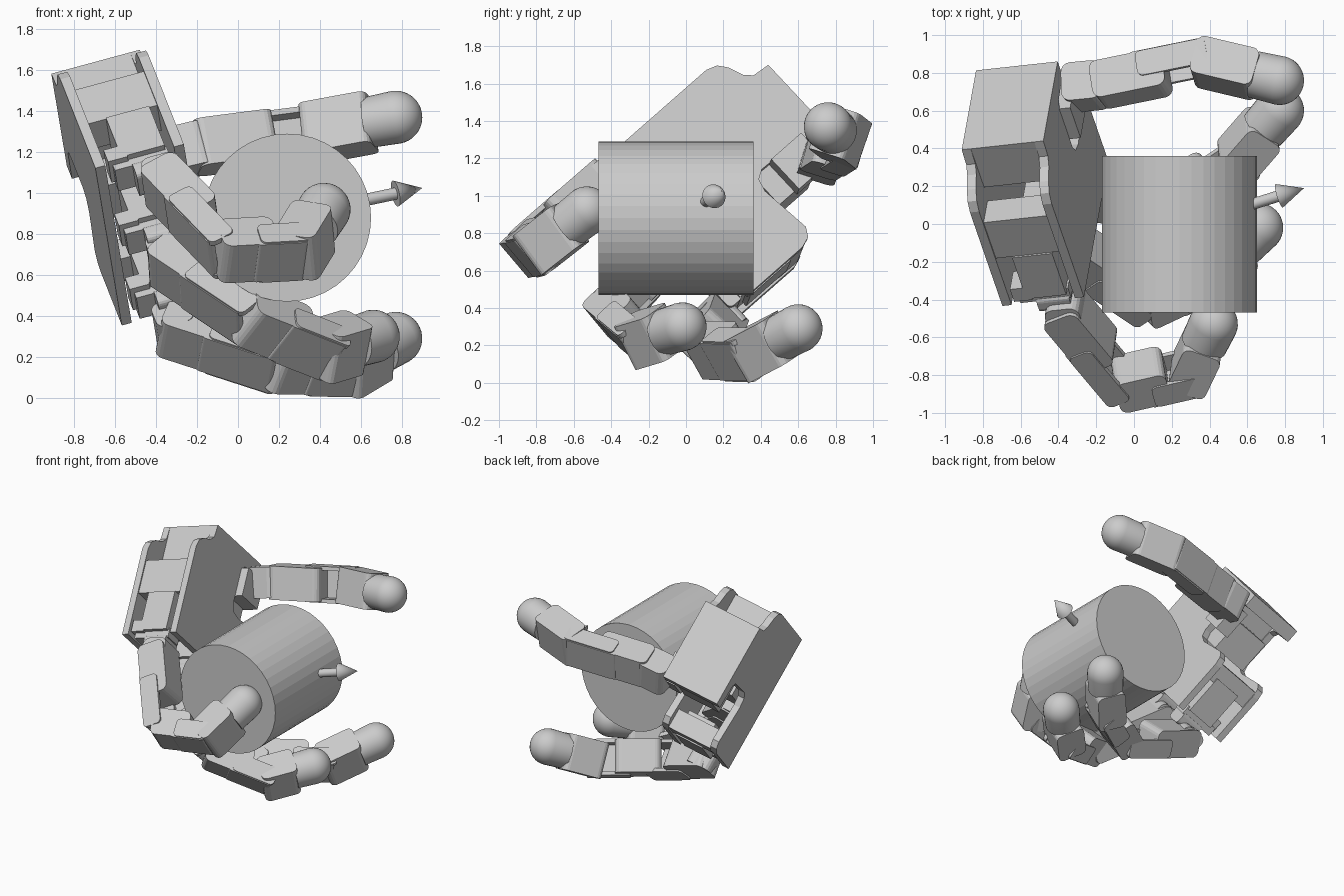
import bpy, bmesh, math
from mathutils import Vector, Matrix

if "Cube" in bpy.data.objects:
    bpy.data.objects.remove(bpy.data.objects["Cube"])

# Palm frame: s across the fingers, f towards the fingers, n out of the palm
N = Vector((.96, .105, .26)).normalized()
S = Vector((.06, .67, -.74))
S = (S - N * S.dot(N)).normalized()
F = S.cross(N)
PALM_O = Vector((-.48, .44, 1.70))


def frame(o, x, y, z):
    m = Matrix((x, y, z)).transposed().to_4x4()
    m.translation = o
    return m


PALM = frame(PALM_O, S, F, N)


def finish(bm, name, m):
    bmesh.ops.transform(bm, matrix=m, verts=bm.verts)
    bmesh.ops.recalc_face_normals(bm, faces=bm.faces)
    me = bpy.data.meshes.new(name)
    bm.to_mesh(me)
    bm.free()
    ob = bpy.data.objects.new(name, me)
    bpy.context.collection.objects.link(ob)
    return ob


def box(name, m, lo, hi, r=0, axis=1):
    """Box in frame m, edges along the given axis rounded by r."""
    lo, hi = Vector(lo), Vector(hi)
    bm = bmesh.new()
    bmesh.ops.create_cube(bm, size=1)
    for v in bm.verts:
        v.co = Vector([(lo[i] + hi[i]) / 2 + v.co[i] * (hi[i] - lo[i]) for i in range(3)])
    if r:
        es = [e for e in bm.edges
              if abs((e.verts[0].co - e.verts[1].co).normalized()[axis]) > .99]
        bmesh.ops.bevel(bm, geom=es, offset=r, segments=4, profile=.5, affect='EDGES')
    return finish(bm, name, m)


def plate(name, outline, z0, z1, m):
    bm = bmesh.new()
    face = bm.faces.new([bm.verts.new((x, y, z0)) for x, y in outline])
    ext = bmesh.ops.extrude_face_region(bm, geom=[face])
    for v in ext['geom']:
        if isinstance(v, bmesh.types.BMVert):
            v.co.z = z1
    return finish(bm, name, m)


def lathe(name, profile, m, sides, smooth=True):
    """Revolve (radius, x) points around the local x axis."""
    bm = bmesh.new()
    vs = [bm.verts.new((x, 0, r)) for r, x in profile]
    es = [bm.edges.new(p) for p in zip(vs, vs[1:])]
    bmesh.ops.spin(bm, geom=vs + es, cent=(0, 0, 0), axis=(1, 0, 0),
                   angle=2 * math.pi, steps=sides)
    bmesh.ops.remove_doubles(bm, verts=bm.verts, dist=1e-4)
    ob = finish(bm, name, m)
    if smooth:
        bpy.context.view_layer.objects.active = ob
        ob.select_set(True)
        bpy.ops.object.shade_smooth_by_angle(angle=math.radians(35))
        ob.select_set(False)
    return ob


def along(a, b, side):
    x = (b - a).normalized()
    y = (side - x * side.dot(x)).normalized()
    return frame(a, x, y, x.cross(y)), (b - a).length


W, H, R = .13, .105, .13


# Link: motor body, back strap and two side brackets reaching the next joint
def link(name, a, b, side):
    m, l = along(a, b, side)
    box(name + "_motor", m, (-.06, -W + .01, -H), (l * .6, W - .01, H - .005), .045)
    box(name + "_back_strap", m, (l * .3, -W + .01, -H - .005), (l, W - .01, -H + .035), .015)
    for y in (-W + .014, W - .014):
        box(name + "_bracket", m, (l * .35, y - .014, -H), (l + .02, y + .014, H * .3), .03)


# Fingertip: short body with a round rubber dome
def tip(name, a, b, side):
    m, l = along(a, b, side)
    box(name + "_tip_body", m, (-.09, -W, -H), (l - .12, W, H), .04)
    dome = [(0, l - .14), (R - .005, l - .14)]
    dome += [(R * math.cos(t * math.pi / 20), l + R * math.sin(t * math.pi / 20)) for t in range(11)]
    dome[-1] = (0, l + R)
    lathe(name + "_tip_dome", dome, m, 32)


# Palm: two shaped plates, notched for the thumb, around a wrist block
outline = [(0, 0), (.62, 0), (.62, .10), (.44, .11), (.41, .14), (.40, .42), (.43, .47),
           (.50, .49), (.79, .46), (.84, .49), (.86, .55), (.86, .95), (-.2, .95),
           (-.2, .27), (-.18, .21), (-.13, .17), (-.05, .14), (-.01, .10)]
plate("palm_plate", outline, -.05, 0, PALM)
plate("back_plate", outline, -.45, -.40, PALM)
box("wrist_block", PALM, (0, 0, -.41), (.40, .28, -.04))
box("wrist_wall", PALM, (.3, 0, -.41), (.62, .10, -.04))

# Spacer walls between the plates on both long sides
box("side_spacer", PALM, (-.19, .36, -.41), (-.02, .62, -.04))
box("side_spacer", PALM, (.70, .52, -.41), (.85, .66, -.04))

# Finger motors seated between the plates
for u in (-.1, .33, .76):
    box("finger_base_motor", PALM, (u - .1, .62, -.31), (u + .1, .92, -.09))
    box("motor_flange", PALM, (u - .07, .90, -.36), (u + .07, .97, -.08))
    box("motor_step", PALM, (u - .10, .84, -.38), (u + .04, .93, -.28))
    box("motor_horn", PALM, (u - .08, .95, -.27), (u + .08, 1.05, -.09), .03, 2)

# Three fingers: knuckle, middle joints, dome centre
fingers = {
    "first_finger": [(-.36, -.46, 1.05), (-.04, -.84, .72), (.31, -.76, .74), (.42, -.53, .92)],
    "middle_finger": [(-.34, -.12, .67), (.08, -.40, .39), (.46, -.22, .24), (.66, -.02, .30)],
    "last_finger": [(-.31, .18, .34), (.20, .12, .175), (.57, .37, .17), (.77, .60, .29)],
}
for name, pts in fingers.items():
    p = [Vector(q) for q in pts]
    box(name + "_knuckle", frame(p[0], F, S, N), (-.1, -.1, -.09), (.08, .1, .1), .05)
    link(name + "_proximal", p[0], p[1], S)
    link(name + "_middle", p[1], p[2], S)
    tip(name, p[2], p[3], S)

# Thumb
side = Vector((0, .3, .95))
t = [Vector(q) for q in ((-.15, .74, 1.23), (.39, .85, 1.30), (.77, .76, 1.37))]
box("thumb_base_motor", PALM, (.40, .14, -.06), (.62, .36, .06))
box("thumb_mount", PALM, (.38, .22, -.34), (.60, .47, -.05))
m, l = along(Vector((-.36, .72, 1.18)), t[0], side)
box("thumb_root", m, (0, -.11, -H), (l, .11, H), .05)
link("thumb_proximal", t[0], t[1], side)
tip("thumb", t[1] + (t[2] - t[1]) * .06, t[2], side)

# Held cylinder, flat facets, axis along y
cyl = frame(Vector((.24, 0, .88)), Vector((0, 1, 0)), Vector((-1, 0, 0)), Vector((0, 0, 1)))
lathe("held_cylinder", [(0, -.468), (.41, -.468), (.41, .36), (0, .36)], cyl, 40, False)

# Arrow pointing out of the cylinder
m, l = along(Vector((.45, .05, .93)), Vector((.90, .19, 1.025)), Vector((0, 0, 1)))
lathe("arrow", [(0, 0), (.03, 0), (.03, l - .14), (.065, l - .14), (0, l)], m, 20)
